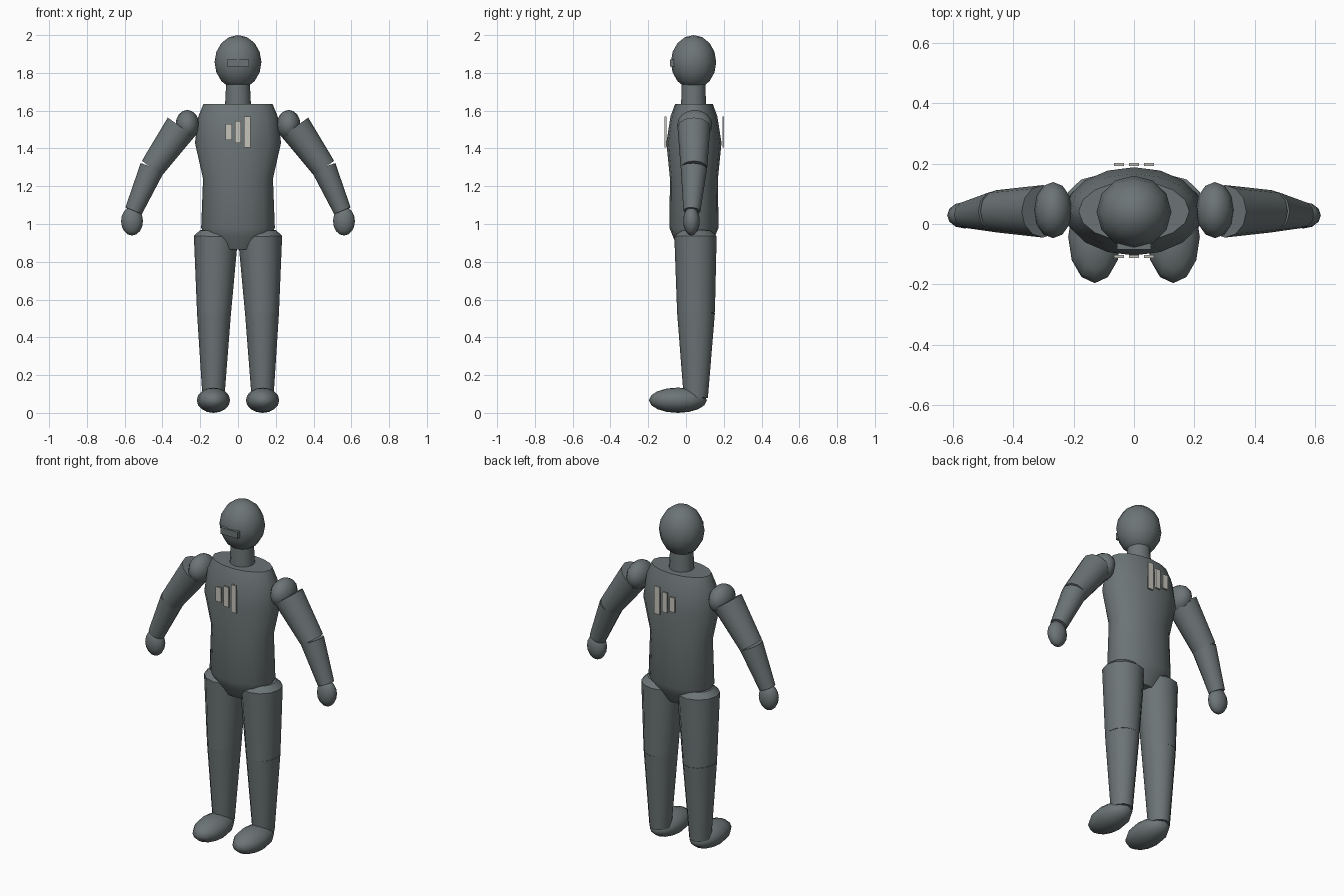
import bpy
import bmesh
from math import cos, sin, tau, radians
from mathutils import Vector

cube = bpy.data.objects.get("Cube")
if cube:
    bpy.data.objects.remove(cube, do_unlink=True)


def material(name, rgb):
    m = bpy.data.materials.new(name)
    m.use_nodes = True
    m.diffuse_color = (*rgb, 1)
    bsdf = next(n for n in m.node_tree.nodes if n.type == 'BSDF_PRINCIPLED')
    bsdf.inputs["Base Color"].default_value = (*rgb, 1)
    return m


BODY = material("slate grey", (0.15, 0.175, 0.18))
STRIPE = material("pale stone", (0.56, 0.55, 0.50))
DEPTH = 0.042  # y of the body's centre line


def finish(name, bm, mat, angle=None):
    bmesh.ops.recalc_face_normals(bm, faces=bm.faces)
    mesh = bpy.data.meshes.new(name)
    bm.to_mesh(mesh)
    bm.free()
    mesh.materials.append(mat)
    ob = bpy.data.objects.new(name, mesh)
    bpy.context.collection.objects.link(ob)
    if angle:
        bpy.ops.object.select_all(action='DESELECT')
        ob.select_set(True)
        bpy.context.view_layer.objects.active = ob
        bpy.ops.object.shade_smooth_by_angle(angle=radians(angle))
    return ob


def ellipsoid(name, centre, radii):
    bm = bmesh.new()
    bmesh.ops.create_uvsphere(bm, u_segments=12, v_segments=8, radius=1)
    for v in bm.verts:
        v.co = Vector(c + r * k for c, r, k in zip(centre, radii, v.co))
    return finish(name, bm, BODY, 80)


def tube(name, start, end, sections, sides=12):
    """Loft elliptical sections (fraction along axis, side radius, depth radius)."""
    a, b = Vector(start), Vector(end)
    axis = (b - a).normalized()
    depth = (Vector((0, 1, 0)) - axis * axis.y).normalized()
    side = depth.cross(axis)
    bm = bmesh.new()
    rings = []
    for t, rs, rd in sections:
        c = a.lerp(b, t)
        rings.append([bm.verts.new(c + side * rs * cos(i * tau / sides)
                                   + depth * rd * sin(i * tau / sides))
                      for i in range(sides)])
    for low, high in zip(rings, rings[1:]):
        for i in range(sides):
            j = (i + 1) % sides
            bm.faces.new((low[i], low[j], high[j], high[i]))
    bm.faces.new(rings[0])
    bm.faces.new(rings[-1])
    return finish(name, bm, BODY, 40)


def box(name, centre, size, mat):
    bm = bmesh.new()
    bmesh.ops.create_cube(bm, size=1)
    for v in bm.verts:
        v.co = Vector(c + s * k for c, s, k in zip(centre, size, v.co))
    return finish(name, bm, mat)


# Head, visor and neck
ellipsoid("head", (0, 0.04, 1.857), (0.124, 0.12, 0.143))
box("visor", (0, -0.071, 1.853), (0.114, 0.026, 0.038), BODY)
tube("neck", (0, 0.04, 1.60), (0, 0.04, 1.76), [(0, 0.07, 0.067), (1, 0.062, 0.062)])

# Torso: height, half width, half depth
profile = [(0.865, 0.11, 0.075), (0.93, 0.17, 0.11), (0.98, 0.195, 0.13),
           (1.24, 0.185, 0.127), (1.43, 0.228, 0.146), (1.57, 0.21, 0.124),
           (1.635, 0.183, 0.10)]
tube("torso", (0, DEPTH, 0), (0, DEPTH, 1), profile, 16)

# Limbs, mirrored
for s, label in ((1, "left"), (-1, "right")):
    elbow = (s * 0.455, 0.042, 1.296)
    knee = (s * 0.127, 0.053, 0.53)
    ellipsoid(label + "_shoulder", (s * 0.268, 0.046, 1.524), (0.063, 0.093, 0.08))
    tube(label + "_upper_arm", (s * 0.301, 0.042, 1.513), elbow,
         [(0, 0.087, 0.087), (1, 0.066, 0.07)])
    tube(label + "_forearm", elbow, (s * 0.553, 0.031, 1.069),
         [(0, 0.066, 0.07), (1, 0.047, 0.045)])
    ellipsoid(label + "_hand", (s * 0.561, 0.029, 1.015), (0.058, 0.044, 0.076))
    tube(label + "_thigh", (s * 0.116, 0.05, 0.965), knee,
         [(0, 0.085, 0.08), (0.07, 0.117, 0.112), (1, 0.09, 0.1)])
    tube(label + "_shin", knee, (s * 0.13, 0.052, 0.08),
         [(0, 0.09, 0.1), (1, 0.058, 0.064)])
    ellipsoid(label + "_foot", (s * 0.13, -0.043, 0.067), (0.088, 0.153, 0.067))

# Three rising stripes on the chest and on the back
for place, y in (("chest", -0.108), ("back", 0.197)):
    for i, height in enumerate((0.085, 0.117, 0.162)):
        box(f"{place}_stripe_{i + 1}", (0.05 * (i - 1), y, 1.487),
            (0.034, 0.0099, height), STRIPE)
